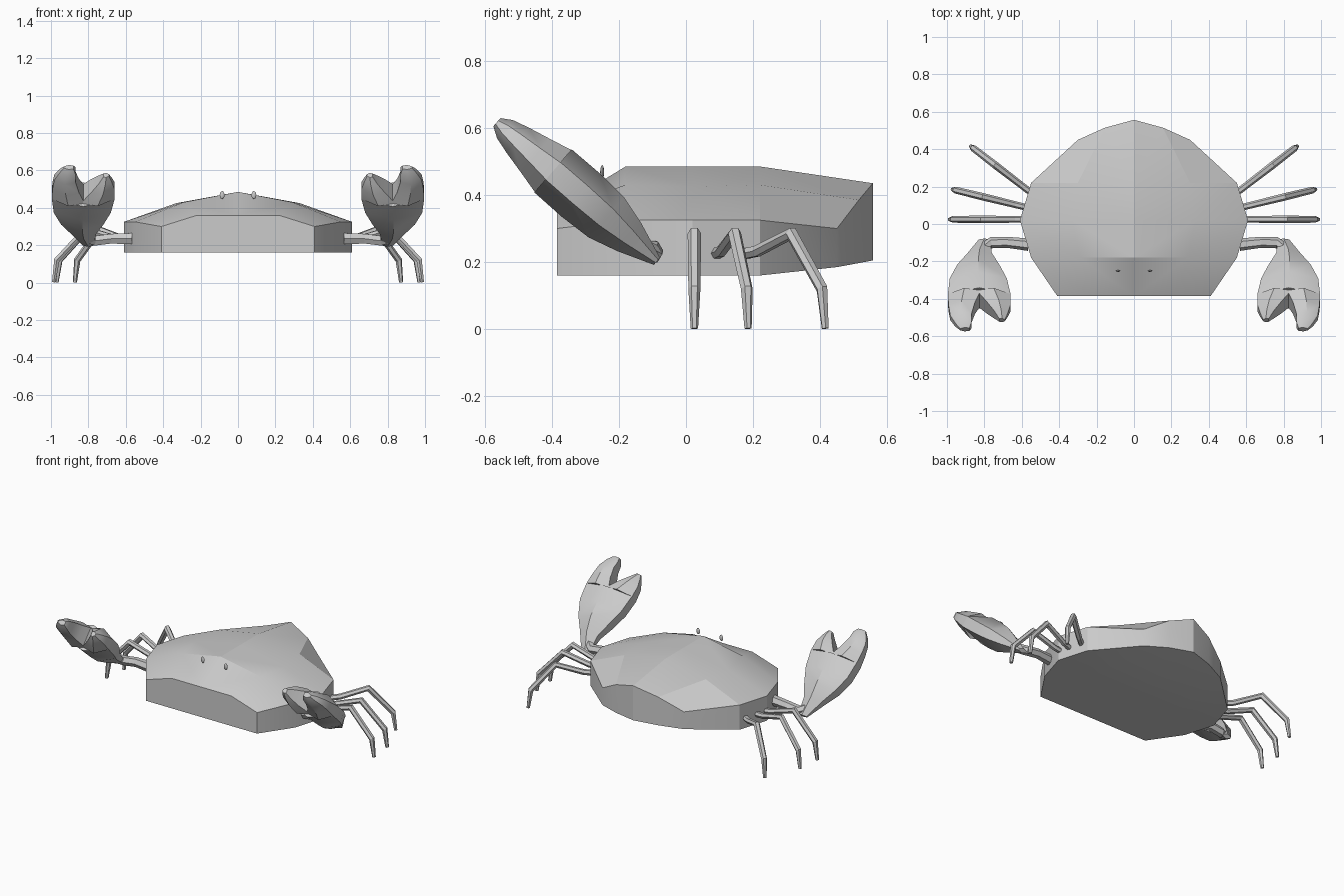
import bpy, bmesh, math
from mathutils import Vector

if "Cube" in bpy.data.objects:
    bpy.data.objects.remove(bpy.data.objects["Cube"])


def make_object(name, bm, smooth=None):
    bmesh.ops.remove_doubles(bm, verts=bm.verts, dist=0.0005)
    bmesh.ops.recalc_face_normals(bm, faces=bm.faces)
    mesh = bpy.data.meshes.new(name)
    bm.to_mesh(mesh)
    bm.free()
    ob = bpy.data.objects.new(name, mesh)
    bpy.context.collection.objects.link(ob)
    if smooth:
        bpy.ops.object.select_all(action='DESELECT')
        ob.select_set(True)
        bpy.context.view_layer.objects.active = ob
        bpy.ops.object.shade_smooth_by_angle(angle=math.radians(smooth))
    return ob


def loft(bm, rings):
    """Skin closed rings of equal length and cap both ends."""
    vs = [[bm.verts.new(p) for p in r] for r in rings]
    n = len(vs[0])
    for a, b in zip(vs, vs[1:]):
        for i in range(n):
            j = (i + 1) % n
            bm.faces.new((a[i], a[j], b[j], b[i]))
    bm.faces.new(vs[0])
    bm.faces.new(vs[-1])


def tube(bm, path, radii, sides=6):
    """Tapered limb whose rings are mitred at each joint."""
    pts = [Vector(p) for p in path]
    rings = []
    for i, p in enumerate(pts):
        d = (pts[min(i + 1, len(pts) - 1)] - pts[max(i - 1, 0)]).normalized()
        flat = Vector((pts[-1].x - pts[0].x, pts[-1].y - pts[0].y, 0))
        side = flat.cross(Vector((0, 0, 1))).normalized()
        up = side.cross(d).normalized()
        rings.append([p + radii[i] * (side * math.cos(k * math.tau / sides)
                                      + up * math.sin(k * math.tau / sides))
                      for k in range(sides)])
    loft(bm, rings)


# Shell: half grid, rows front to back, columns centre / shoulder / rim
rows = [
    [(0, -.385, .36), (.22, -.385, .36), (.41, -.385, .30)],
    [(0, -.18, .485), (.29, -.18, .43), (.55, -.18, .325)],
    [(0, .02, .485), (.33, .02, .425), (.61, .02, .325)],
    [(0, .22, .485), (.30, .22, .43), (.55, .22, .325)],
    [(0, .557, .435), (.155, .515, .385), (.30, .45, .30)],
]
back_floor = (.205, .197, .185)
bm = bmesh.new()
for s in (-1, 1):
    top = [[bm.verts.new((s * x, y, z)) for x, y, z in r] for r in rows]
    low = [[bm.verts.new((s * x, y, back_floor[c] if i == 4 else .16))
            for c, (x, y, z) in enumerate(r)] for i, r in enumerate(rows)]
    for g in (top, low):
        for a, b in zip(g, g[1:]):
            for c in range(2):
                bm.faces.new((a[c], a[c + 1], b[c + 1], b[c]))
    rim = lambda g: g[0] + [g[i][2] for i in (1, 2, 3)] + g[4][::-1]
    t, l = rim(top), rim(low)
    for i in range(len(t) - 1):
        bm.faces.new((t[i], t[i + 1], l[i + 1], l[i]))
make_object("shell", bm, 20)


# Claw sections: distance along claw, inner x, outer x, half thickness
palm = [(0, .77, .83, .014), (.11, .76, .89, .055), (.20, .72, .945, .08),
        (.30, .68, .985, .086), (.41, .66, .995, .085)]
big_finger = [(.41, .82, .995, .083), (.48, .85, .992, .066), (.55, .868, .982, .05),
              (.60, .868, .955, .036), (.632, .88, .93, .016)]
small_finger = [(.84, .66, .41, .083), (.785, .66, .48, .064),
                (.745, .675, .53, .04), (.72, .69, .567, .016)]
small_finger = [(v, a, b, h) for a, b, v, h in small_finger]
along = Vector((0, -.755, .656))
normal = Vector((0, .656, .755))


def claw_rings(sections, s, inner_edge):
    rings = []
    for v, a, b, h in sections:
        prof = [(a, -inner_edge), ((a + b) / 2, -1), (b, -.4),
                (b, .4), ((a + b) / 2, 1), (a, inner_edge)]
        rings.append([Vector((s * x, -.08, .21)) + along * v + normal * (k * h - .01)
                      for x, k in prof])
    return rings


for s, side in ((1, "right"), (-1, "left")):
    # Claw
    for part, sections, edge in (("palm", palm, .4), ("big_finger", big_finger, .75),
                                 ("small_finger", small_finger, .75)):
        bm = bmesh.new()
        loft(bm, claw_rings(sections, s, edge))
        make_object(f"{side}_claw_{part}", bm, 40)

    # Arm joining the claw to the shell
    bm = bmesh.new()
    tube(bm, [(s * .57, -.11, .235), (s * .68, -.098, .235),
              (s * .765, -.10, .224), (s * .82, -.14, .245)],
         [.034, .03, .03, .03])
    make_object(f"{side}_arm", bm)

    # Walking legs: hip, knee, ankle, foot
    for name, hip, foot in (("front", (.58, .025), (.985, .025)),
                            ("middle", (.58, .09), (.97, .185)),
                            ("back", (.56, .175), (.872, .415))):
        path = []
        for t, z in ((0, .225), (.15, .232), (.58, .285), (.96, .12), (1, .002)):
            x = hip[0] + (foot[0] - hip[0]) * t
            y = hip[1] + (foot[1] - hip[1]) * t
            path.append((s * x, y, z))
        bm = bmesh.new()
        tube(bm, path, [.018, .018, .02, .018, .011])
        make_object(f"{side}_{name}_leg", bm)

    # Eye bead
    bm = bmesh.new()
    bmesh.ops.create_uvsphere(bm, u_segments=8, v_segments=6, radius=1)
    for v in bm.verts:
        v.co = (s * .085 + v.co.x * .013, -.25 + v.co.y * .006, .468 + v.co.z * .021)
    make_object(f"{side}_eye", bm, 60)
